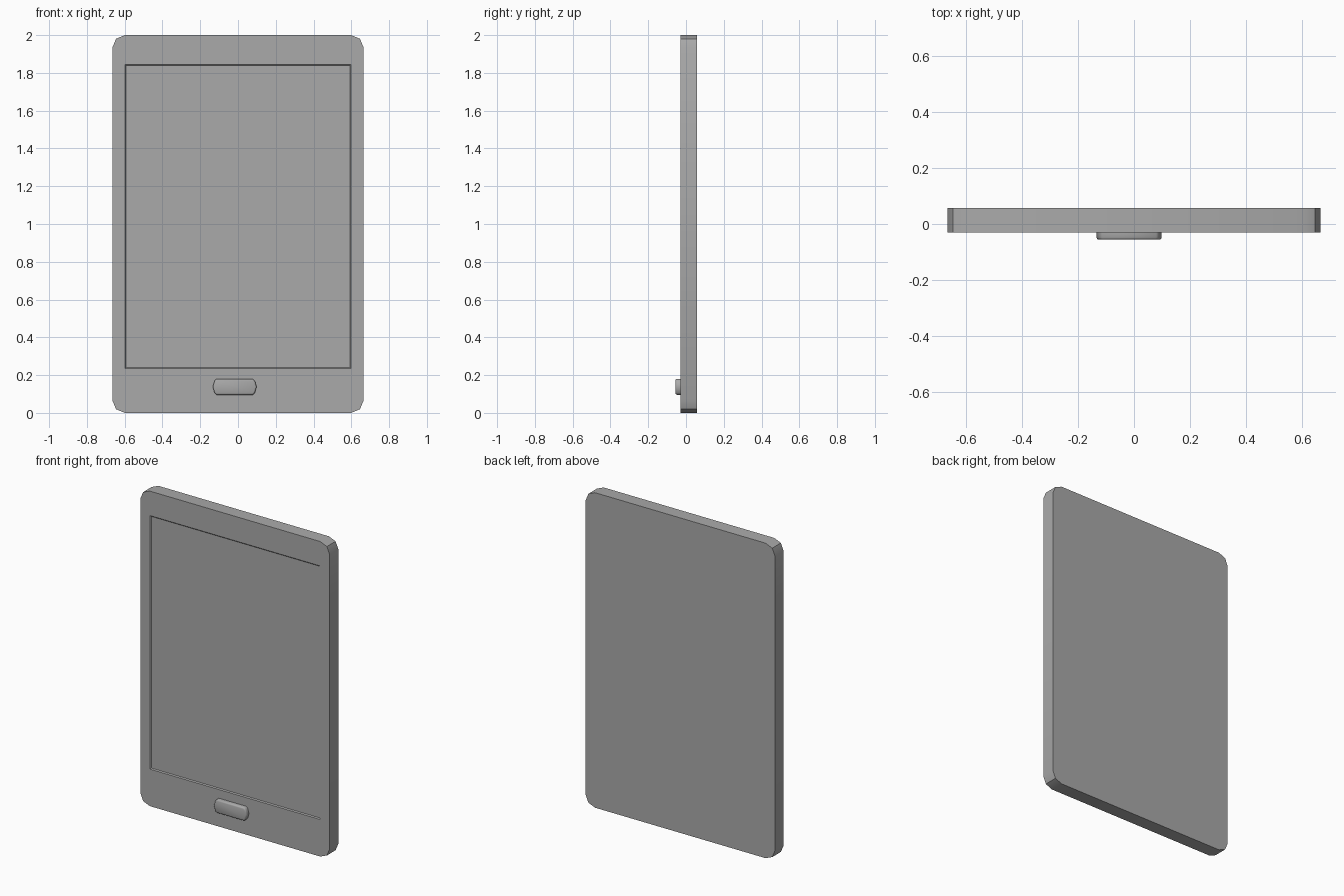
import bpy, bmesh, math
from mathutils import Vector

cube = bpy.data.objects.get("Cube")
if cube:
    bpy.data.objects.remove(cube, do_unlink=True)

grey = bpy.data.materials.new("mid grey")
grey.use_nodes = True
grey.diffuse_color = (0.4, 0.4, 0.4, 1)
grey.node_tree.nodes["Principled BSDF"].inputs["Base Color"].default_value = (0.4, 0.4, 0.4, 1)


def slab(bm, outline, front, back):
    """Extrude an (x, z) outline from the front to the back; return the front face."""
    face = bm.faces.new([bm.verts.new((x, front, z)) for x, z in outline])
    rear = bmesh.ops.extrude_face_region(bm, geom=[face], use_keep_orig=True)["geom"]
    for v in rear:
        if isinstance(v, bmesh.types.BMVert):
            v.co.y = back
    bmesh.ops.recalc_face_normals(bm, faces=bm.faces)
    return min(bm.faces, key=lambda f: f.calc_center_median().y)


def finish(bm, name, angle):
    bmesh.ops.recalc_face_normals(bm, faces=bm.faces)
    mesh = bpy.data.meshes.new(name)
    bm.to_mesh(mesh)
    bm.free()
    mesh.materials.append(grey)
    obj = bpy.data.objects.new(name, mesh)
    bpy.context.collection.objects.link(obj)
    bpy.ops.object.select_all(action="DESELECT")
    obj.select_set(True)
    bpy.context.view_layer.objects.active = obj
    bpy.ops.object.shade_smooth_by_angle(angle=math.radians(angle))


# Tablet body: rounded slab with a shallow screen recess
W, H, R, FRONT, BACK = 0.665, 2.0, 0.066, -0.03, 0.057
corners = [(1, 1, 0), (-1, 1, 90), (-1, -1, 180), (1, -1, 270)]
outline = []
for sx, sz, start in corners:
    for step in (0, 45, 90):
        a = math.radians(start + step)
        outline.append((sx * (W - R) + R * math.cos(a),
                        H / 2 + sz * (H / 2 - R) + R * math.sin(a)))
bm = bmesh.new()
front = slab(bm, outline, FRONT, BACK)
rim = [v for v in front.verts]
bmesh.ops.delete(bm, geom=[front], context="FACES_ONLY")


def rectangle(half, low, high, y):
    return [bm.verts.new((x, y, z)) for x, z in
            ((half, high), (-half, high), (-half, low), (half, low))]


lip = rectangle(0.598, 0.235, 1.845, FRONT)
floor = rectangle(0.592, 0.241, 1.839, FRONT + 0.006)


def at_corner(sx, sz):
    """Rim vertices of one corner, ordered from its side edge to its end edge."""
    arc = [v for v in rim if v.co.x * sx > 0 and (v.co.z - H / 2) * sz > 0]
    return sorted(arc, key=lambda v: -abs(v.co.x))


arcs = [at_corner(sx, sz) for sx, sz, _ in corners]
for i in range(4):
    j = (i + 1) % 4
    end = -1 if i % 2 == 0 else 0
    bm.faces.new((arcs[i][end], arcs[j][end], lip[j], lip[i]))
    bm.faces.new((lip[i], lip[j], floor[j], floor[i]))
    bm.faces.new([*arcs[i], lip[i]])
bm.faces.new(floor)
finish(bm, "tablet_body", 30)

# Home button: pill with pointed ends and a softened front edge
bm = bmesh.new()
CX, CZ, HALF, TALL = -0.0175, 0.138, 0.116, 0.042
pill = [(1, 0), (0.92, 0.75), (0.83, 1), (-0.83, 1), (-0.92, 0.75),
        (-1, 0), (-0.92, -0.75), (-0.83, -1), (0.83, -1), (0.92, -0.75)]
front = slab(bm, [(CX + HALF * x, CZ + TALL * z) for x, z in pill], -0.056, FRONT + 0.002)
bmesh.ops.bevel(bm, geom=list(front.edges), offset=0.008, segments=2,
                profile=0.5, affect="EDGES")
finish(bm, "home_button", 60)
